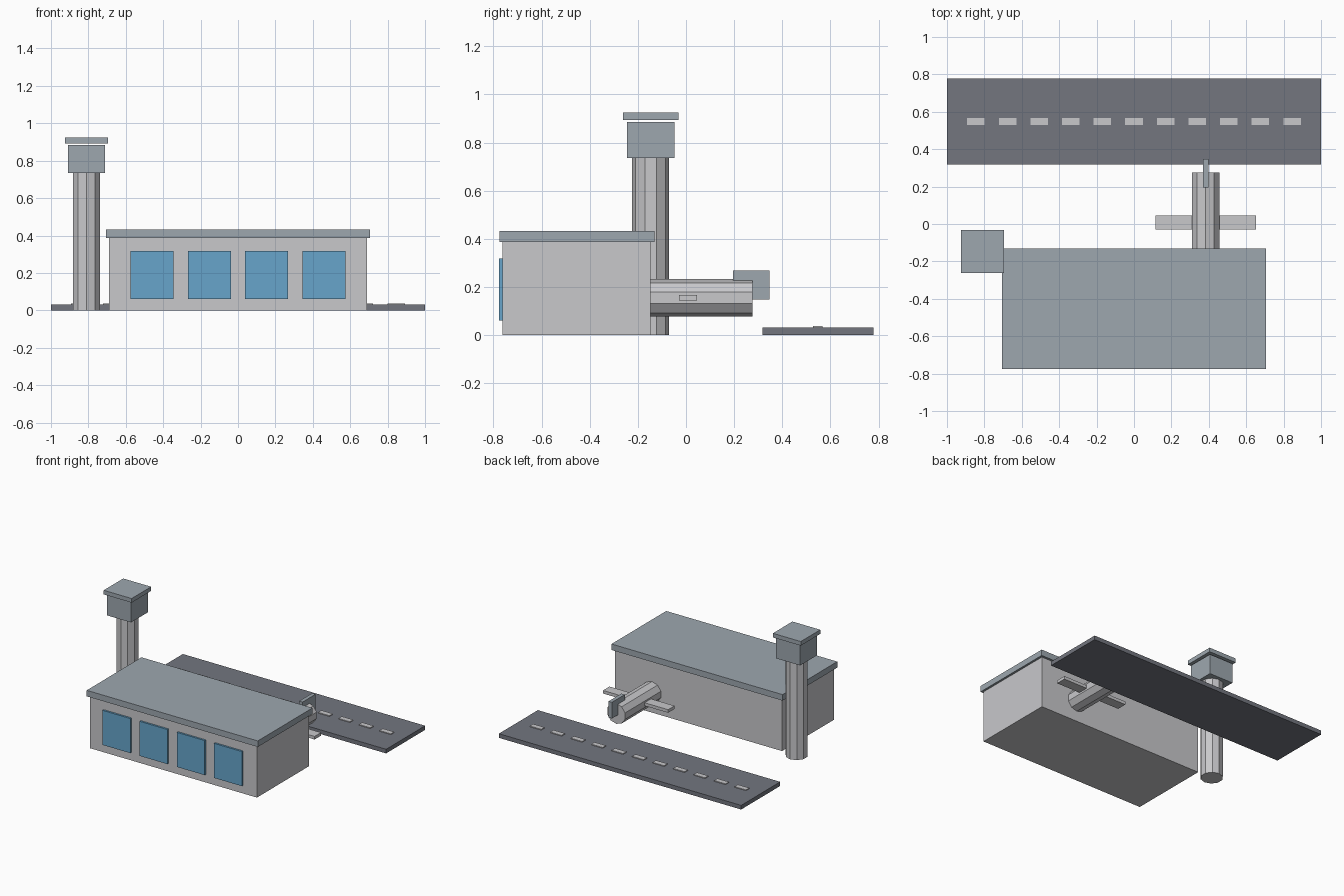
import bpy
from math import pi

if "Cube" in bpy.data.objects:
    bpy.data.objects.remove(bpy.data.objects["Cube"], do_unlink=True)


def material(name, *rgb):
    """Flat colour given as 0-255 sRGB, stored as linear."""
    linear = [((c / 255 + 0.055) / 1.055) ** 2.4 for c in rgb] + [1]
    mat = bpy.data.materials.new(name)
    mat.use_nodes = True
    mat.diffuse_color = linear
    mat.node_tree.nodes["Principled BSDF"].inputs["Base Color"].default_value = linear
    return mat


concrete = material("pale_concrete", 200, 200, 203)
metal = material("blue_grey_metal", 157, 167, 175)
asphalt = material("dark_asphalt", 115, 118, 127)
glass = material("blue_glass", 103, 165, 203)


def finish(name, mat):
    obj = bpy.context.object
    obj.name = obj.data.name = name
    obj.data.materials.append(mat)
    return obj


def box(name, mat, x, y, z):
    """Box from (min, max) ranges on each axis."""
    ranges = (x, y, z)
    bpy.ops.mesh.primitive_cube_add(size=1, location=[(a + b) / 2 for a, b in ranges])
    bpy.context.object.scale = [b - a for a, b in ranges]
    bpy.ops.object.transform_apply(location=False, rotation=False, scale=True)
    return finish(name, mat)


def cylinder(name, mat, radius, depth, centre, tilt=0):
    bpy.ops.mesh.primitive_cylinder_add(vertices=10, radius=radius, depth=depth,
                                        location=centre, rotation=(tilt, 0, 0))
    return finish(name, mat)


# Terminal building
box("terminal_walls", concrete, (-0.69, 0.69), (-0.762, -0.147), (0, 0.387))
box("terminal_roof", metal, (-0.706, 0.706), (-0.775, -0.13), (0.387, 0.432))
for i in range(4):
    x = (i - 1.5) * 0.307
    box(f"terminal_window_{i + 1}", glass, (x - 0.115, x + 0.115), (-0.776, -0.755), (0.06, 0.318))

# Control tower
cylinder("tower_shaft", concrete, 0.077, 0.735, (-0.81, -0.147, 0.3675))
box("tower_cab", metal, (-0.909, -0.711), (-0.246, -0.048), (0.735, 0.885))
box("tower_roof", metal, (-0.925, -0.695), (-0.262, -0.032), (0.893, 0.924))

# Runway with a dashed centre line
box("runway", asphalt, (-1, 1), (0.318, 0.778), (0, 0.031))
for i in range(11):
    x = (i - 5) * 0.169
    box(f"runway_dash_{i + 1}", concrete, (x - 0.047, x + 0.047), (0.528, 0.567), (0.029, 0.037))

# Parked aeroplane
cylinder("plane_fuselage", concrete, 0.077, 0.425, (0.383, 0.064, 0.155), pi / 2)
box("plane_wings", concrete, (0.115, 0.653), (-0.03, 0.046), (0.144, 0.167))
box("plane_tail_fin", metal, (0.369, 0.397), (0.195, 0.347), (0.148, 0.269))
